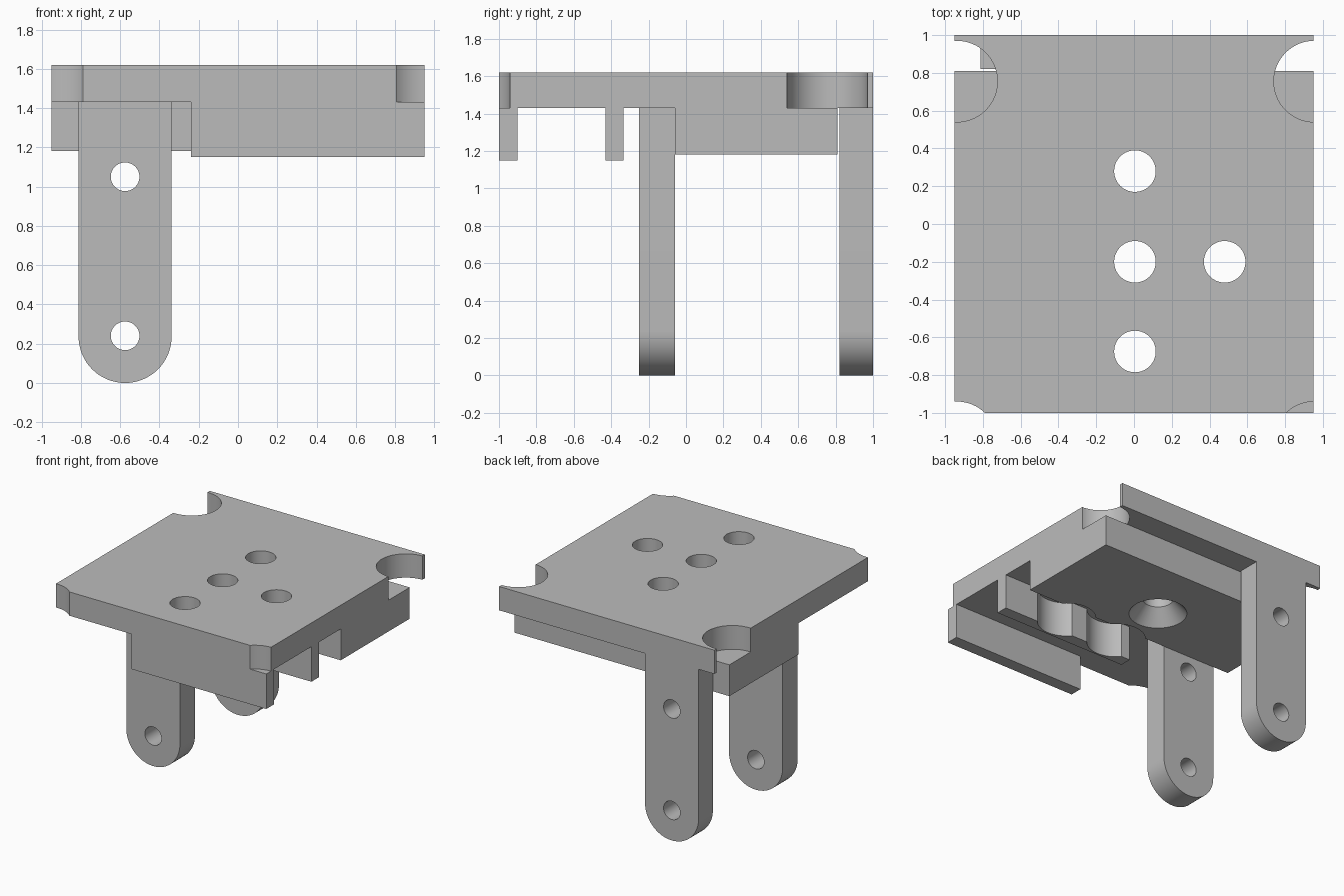
import bpy
import bmesh
import math
from mathutils import Matrix

default = bpy.data.objects.get("Cube")
if default:
    bpy.data.objects.remove(default, do_unlink=True)

grey = bpy.data.materials.new("plain_grey")
grey.use_nodes = True
colour = (0.50, 0.50, 0.50, 1)
grey.diffuse_color = colour
grey.node_tree.nodes["Principled BSDF"].inputs["Base Color"].default_value = colour


def add_object(name, bm):
    bmesh.ops.recalc_face_normals(bm, faces=bm.faces)
    mesh = bpy.data.meshes.new(name)
    bm.to_mesh(mesh)
    bm.free()
    mesh.materials.append(grey)
    obj = bpy.data.objects.new(name, mesh)
    bpy.context.collection.objects.link(obj)
    return obj


def box(name, x, y, z):
    """Box from three (low, high) ranges."""
    bm = bmesh.new()
    bmesh.ops.create_cube(bm, size=1)
    for v in bm.verts:
        v.co = [lo + (c + 0.5) * (hi - lo) for c, (lo, hi) in zip(v.co, (x, y, z))]
    return add_object(name, bm)


def upright_cutter(x, y, z, r_low, r_high=None):
    """Vertical cylinder or cone between two heights."""
    bm = bmesh.new()
    place = Matrix.Translation((x, y, (z[0] + z[1]) / 2))
    bmesh.ops.create_cone(bm, cap_ends=True, segments=64, radius1=r_low,
                          radius2=r_high or r_low, depth=z[1] - z[0], matrix=place)
    return add_object("cutter", bm)


def pin_cutter(x, z, radius):
    """Cylinder along y through both legs."""
    bm = bmesh.new()
    place = Matrix.Translation((x, 0, z)) @ Matrix.Rotation(math.pi / 2, 4, "X")
    bmesh.ops.create_cone(bm, cap_ends=True, segments=48, radius1=radius,
                          radius2=radius, depth=3, matrix=place)
    return add_object("cutter", bm)


def leg(name, x, y, top, radius):
    """Strap with a half-round foot, extruded along y."""
    bm = bmesh.new()
    steps = 32
    arc = [math.pi * (1 + i / steps) for i in range(steps + 1)]
    outline = [(x + radius * math.cos(a), radius + radius * math.sin(a)) for a in arc]
    outline += [(x + radius, top), (x - radius, top)]
    face = bm.faces.new([bm.verts.new((px, y[0], pz)) for px, pz in outline])
    new = bmesh.ops.extrude_face_region(bm, geom=[face])["geom"]
    verts = [g for g in new if isinstance(g, bmesh.types.BMVert)]
    bmesh.ops.translate(bm, verts=verts, vec=(0, y[1] - y[0], 0))
    return add_object(name, bm)


def cut(obj, cutters):
    bpy.context.view_layer.objects.active = obj
    for cutter in cutters:
        mod = obj.modifiers.new("cut", "BOOLEAN")
        mod.operation = "DIFFERENCE"
        mod.solver = "EXACT"
        mod.object = cutter
        bpy.ops.object.modifier_apply(modifier=mod.name)


# Main parts
UNDER, TOP = 1.43, 1.62
LEG_X = -0.575
plate = box("top_plate", (-0.95, 0.95), (-1, 1), (UNDER, TOP))
block = box("under_block", (-0.95, 0.95), (-0.06, 0.81), (1.18, UNDER))
front_wall = box("front_wall", (-0.24, 0.95), (-1, -0.9), (1.15, UNDER))
middle_wall = box("middle_wall", (-0.24, 0.95), (-0.43, -0.335), (1.15, UNDER))
front_leg = leg("front_leg", LEG_X, (-0.25, -0.06), UNDER, 0.237)
back_leg = leg("back_leg", LEG_X, (0.82, 1), UNDER, 0.237)

# Corner notches and bolt holes
corners = [upright_cutter(x, y, (1.3, 1.8), 0.215)
           for x in (-0.938, 0.955) for y in (0.755, -1.155)]
bolts = [upright_cutter(x, y, (1, 1.8), 0.11)
         for x, y in ((0.005, 0.28), (0.005, -0.2), (0.005, -0.675), (0.48, -0.2))]
# Bolt head clearances and the countersink below
heads = [upright_cutter(x, -0.2, (1, UNDER + 0.1), 0.215) for x in (0.005, 0.48)]
sink = upright_cutter(0.005, 0.28, (1.17, 1.3), 0.222, 0.11)
pins = [pin_cutter(LEG_X, z, 0.073) for z in (0.24, 1.05)]

cut(plate, corners + bolts)
cut(block, heads + bolts[:1] + [sink])
cut(middle_wall, heads)
cut(front_leg, pins)
cut(back_leg, pins)

for cutter in corners + bolts + heads + [sink] + pins:
    bpy.data.objects.remove(cutter, do_unlink=True)

# Smooth curves, sharp corners
bpy.ops.object.select_all(action="DESELECT")
for obj in (plate, block, front_wall, middle_wall, front_leg, back_leg):
    obj.select_set(True)
bpy.context.view_layer.objects.active = plate
bpy.ops.object.shade_smooth_by_angle(angle=math.radians(30))
